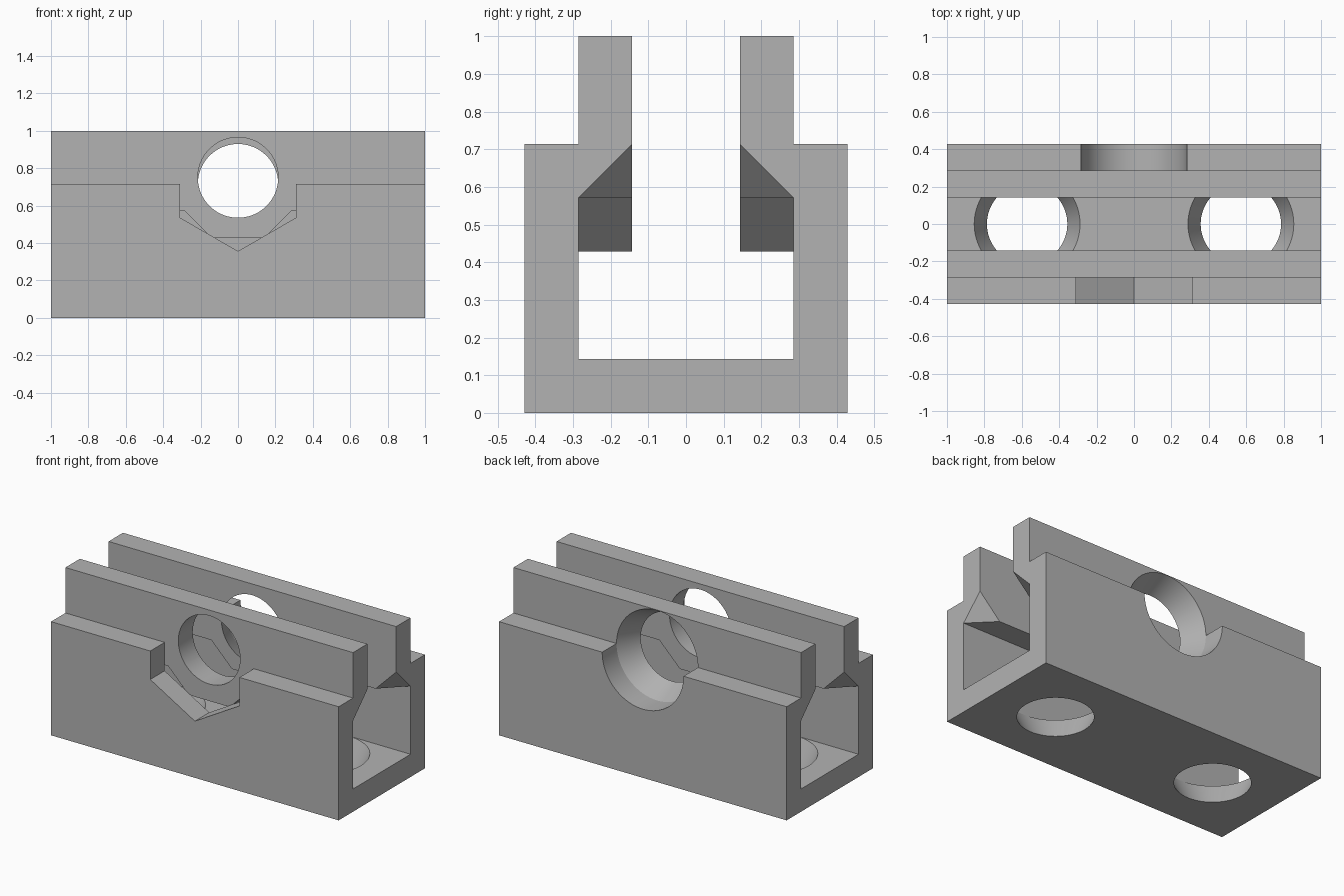
import bpy, bmesh, math
from mathutils import Matrix, Vector

cube = bpy.data.objects.get("Cube")
if cube:
    bpy.data.objects.remove(cube, do_unlink=True)

U = 1 / 7            # wall thickness, the module of the whole part
AXIS_Z = 5 * U       # height of the clamp screw
R_BOLT, R_HEAD = 0.215, 0.283

grey = bpy.data.materials.new("plain_grey")
grey.use_nodes = True
grey.diffuse_color = (0.45, 0.45, 0.45, 1)
grey.node_tree.nodes["Principled BSDF"].inputs["Base Color"].default_value = (0.45, 0.45, 0.45, 1)


def make(name, bm):
    bmesh.ops.recalc_face_normals(bm, faces=bm.faces)
    mesh = bpy.data.meshes.new(name)
    bm.to_mesh(mesh)
    bm.free()
    mesh.materials.append(grey)
    obj = bpy.data.objects.new(name, mesh)
    bpy.context.collection.objects.link(obj)
    return obj


def prism(name, points, depth):
    """Extrude a closed polygon of 3D points by a vector."""
    bm = bmesh.new()
    face = bm.faces.new([bm.verts.new(p) for p in points])
    new = bmesh.ops.extrude_face_region(bm, geom=[face])["geom"]
    bmesh.ops.translate(bm, vec=depth, verts=[v for v in new if isinstance(v, bmesh.types.BMVert)])
    return make(name, bm)


def lathe(name, profile, matrix, sides=72):
    """Solid of revolution from (radius, height) pairs about local z."""
    bm = bmesh.new()
    rings = [[bm.verts.new((r * math.cos(a), r * math.sin(a), h))
              for a in (2 * math.pi * i / sides for i in range(sides))]
             for r, h in profile]
    for low, high in zip(rings, rings[1:]):
        for i in range(sides):
            j = (i + 1) % sides
            bm.faces.new((low[i], low[j], high[j], high[i]))
    bm.faces.new(rings[0])
    bm.faces.new(rings[-1])
    bm.transform(matrix)
    return make(name, bm)


def combine(target, tool, operation):
    mod = target.modifiers.new(tool.name, "BOOLEAN")
    mod.object, mod.operation, mod.solver = tool, operation, "EXACT"
    bpy.context.view_layer.objects.active = target
    bpy.ops.object.modifier_apply(modifier=mod.name)
    bpy.data.objects.remove(tool, do_unlink=True)


# Slotted channel: half profile in units, mirrored across y
half = [(3, 0), (3, 5), (2, 5), (2, 7), (1, 7), (1, 4), (2, 4), (2, 1)]
outline = half + [(-y, z) for y, z in reversed(half)]
body = prism("channel_clamp_body", [(-1, y * U, z * U) for y, z in outline], (2, 0, 0))

# Bosses hanging under both lips around the screw
for s in (-1, 1):
    boss = [(x * U, s * U, z * U) for x, z in [(-2, 4.3), (-2, 4), (-1, 3), (1, 3), (2, 4), (2, 4.3)]]
    combine(body, prism("boss", boss, (0, s * U * 1.2, 0)), "UNION")

# Lead-in chamfers at the four inner lip corners
for sx in (-1, 1):
    for sy in (-1, 1):
        bm = bmesh.new()
        corners = [(1, U, 5 * U), (1 - U, U, 4 * U), (1, 2 * U, 4 * U), (1.1, U - 0.1, 4 * U - 0.1)]
        verts = [bm.verts.new((sx * x, sy * y, z)) for x, y, z in corners]
        bmesh.ops.convex_hull(bm, input=verts)
        combine(body, make("lip_chamfer", bm), "DIFFERENCE")

# Countersunk mounting holes in the floor
for s in (-1, 1):
    hole = lathe("floor_hole", [(R_BOLT, -0.1), (R_BOLT, 0), (R_HEAD, U), (R_HEAD, U + 0.05)],
                 Matrix.Translation((s * 4 * U, 0, 0)))
    combine(body, hole, "DIFFERENCE")

# Countersunk screw hole at the back
along_y = Matrix.Rotation(-math.pi / 2, 4, "X")
back = lathe("back_hole", [(R_BOLT, 0.08), (R_BOLT, U), (R_HEAD, 2 * U), (R_HEAD, 0.6)],
             Matrix.Translation((0, 0, AXIS_Z)) @ along_y)
combine(body, back, "DIFFERENCE")

# Front bolt hole and hexagonal nut pocket
front = lathe("front_hole", [(R_BOLT, -0.6), (R_BOLT, -0.08)],
              Matrix.Translation((0, 0, AXIS_Z + U / 4)) @ along_y)
combine(body, front, "DIFFERENCE")
nut = [(0.358 * math.sin(k * math.pi / 3), -2 * U, AXIS_Z + 0.358 * math.cos(k * math.pi / 3)) for k in range(6)]
combine(body, prism("nut_pocket", nut, Vector((0, -0.3, 0))), "DIFFERENCE")

# Smooth bores, crisp edges
bpy.ops.object.select_all(action="DESELECT")
body.select_set(True)
bpy.context.view_layer.objects.active = body
bpy.ops.object.shade_smooth_by_angle(angle=math.radians(20))
